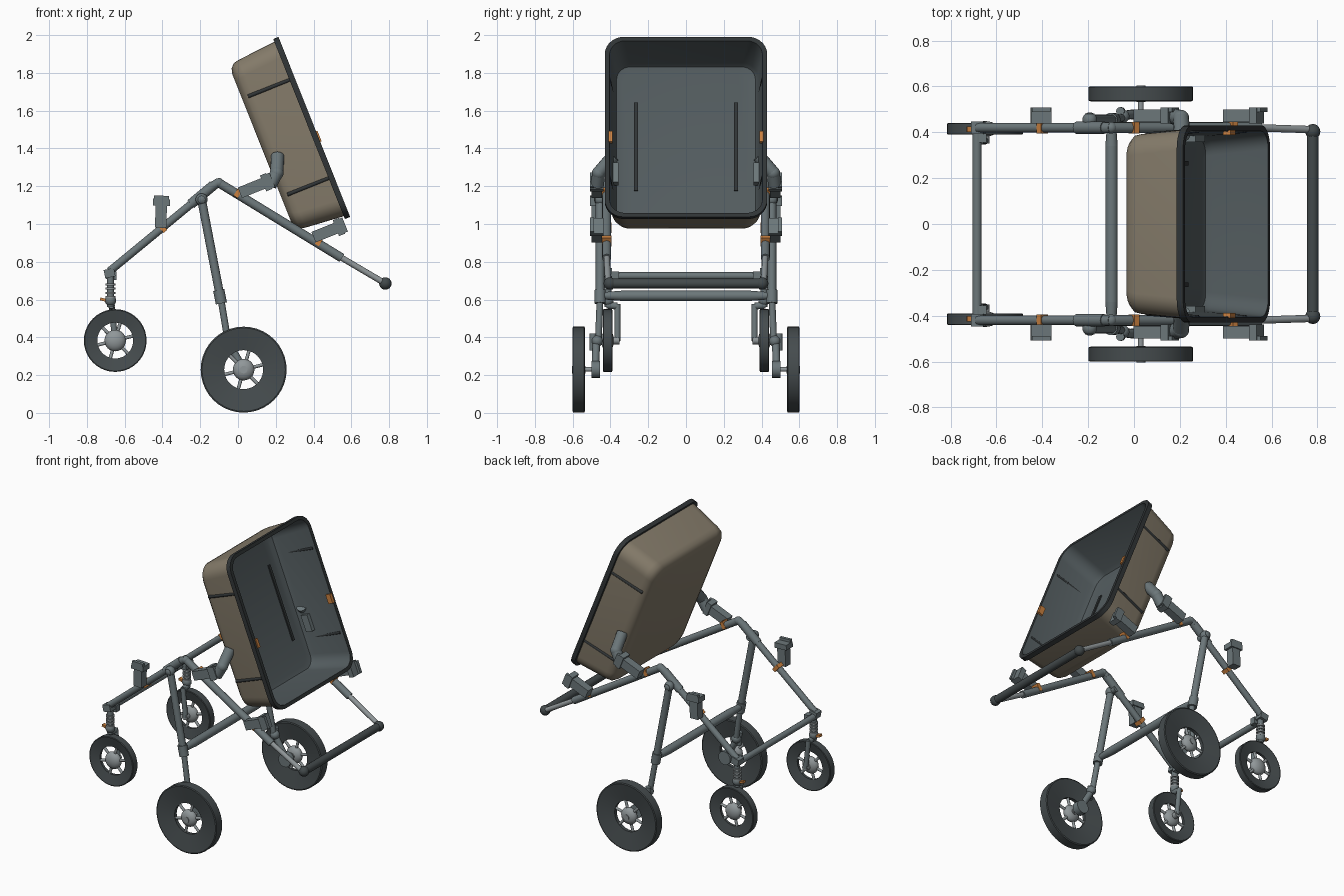
import bpy, bmesh
from math import sin, cos, pi, radians
from mathutils import Vector, Matrix

cube = bpy.data.objects.get("Cube")
if cube:
    bpy.data.objects.remove(cube)


def material(name, r, g, b):
    m = bpy.data.materials.new(name)
    m.use_nodes = True
    m.diffuse_color = (r, g, b, 1)
    m.node_tree.nodes["Principled BSDF"].inputs["Base Color"].default_value = (r, g, b, 1)
    return m


METAL = material("frame grey", 0.15, 0.185, 0.195)
STEEL = material("light steel", 0.28, 0.31, 0.32)
TAUPE = material("tub taupe", 0.235, 0.2, 0.145)
SLATE = material("tub lining slate", 0.085, 0.105, 0.112)
DARK = material("dark trim", 0.03, 0.035, 0.037)
TYRE = material("tyre grey", 0.06, 0.072, 0.076)
GRIP = material("grip grey", 0.055, 0.067, 0.07)
ORANGE = material("latch orange", 0.6, 0.22, 0.05)


def finish(name, bm, mats, matrix=Matrix()):
    bmesh.ops.recalc_face_normals(bm, faces=bm.faces)
    mesh = bpy.data.meshes.new(name)
    bm.to_mesh(mesh)
    bm.free()
    for m in mats:
        mesh.materials.append(m)
    mesh.shade_smooth()
    mesh.set_sharp_from_angle(angle=radians(35))
    ob = bpy.data.objects.new(name, mesh)
    ob.matrix_world = matrix
    bpy.context.collection.objects.link(ob)
    return ob


def rod(name, a, b, r, mat, r2=None, base=Matrix()):
    a, b = Vector(a), Vector(b)
    bm = bmesh.new()
    bmesh.ops.create_cone(bm, cap_ends=True, segments=16, radius1=r,
                          radius2=r if r2 is None else r2, depth=(b - a).length)
    turn = (b - a).to_track_quat("Z", "Y").to_matrix().to_4x4()
    return finish(name, bm, [mat], base @ Matrix.Translation((a + b) / 2) @ turn)


def ball(name, c, r, mat, squash=1):
    bm = bmesh.new()
    bmesh.ops.create_uvsphere(bm, u_segments=20, v_segments=12, radius=r)
    bmesh.ops.scale(bm, vec=(1, squash, 1), verts=bm.verts)
    return finish(name, bm, [mat], Matrix.Translation(c))


def block(name, c, size, mat, tilt=0, base=Matrix()):
    bm = bmesh.new()
    bmesh.ops.create_cube(bm, size=1)
    bmesh.ops.scale(bm, vec=size, verts=bm.verts)
    return finish(name, bm, [mat], base @ Matrix.Translation(c) @ Matrix.Rotation(tilt, 4, "Y"))


def loft(name, loops, slots, mats, matrix, cyclic=False):
    """Skin a stack of equal rings; slots gives the material of each band."""
    bm = bmesh.new()
    rings = [[bm.verts.new(p) for p in loop] for loop in loops]
    if cyclic:
        rings.append(rings[0])
    else:
        bm.faces.new(rings[0]).material_index = slots[0]
        bm.faces.new(rings[-1]).material_index = slots[-1]
    for a, b, slot in zip(rings, rings[1:], slots):
        for i in range(len(a)):
            j = (i + 1) % len(a)
            bm.faces.new((a[i], a[j], b[j], b[i])).material_index = slot
    return finish(name, bm, mats, matrix)


def rounded_rect(hx, hy, z, r):
    pts = []
    for k, (sx, sy) in enumerate(((1, 1), (-1, 1), (-1, -1), (1, -1))):
        for i in range(8):
            t = pi / 2 * (k + i / 7)
            pts.append((sx * (hx - r) + r * cos(t), sy * (hy - r) + r * sin(t), z))
    return pts


# Tub: local x runs down its length, local z points out of the opening
TUB = Matrix(((0.37, 0, 0.929, 0.404), (0, 1, 0, 0),
              (-0.929, 0, 0.37, 1.514), (0, 0, 0, 1)))
sections = [(0.42, 0.335, -0.30, 0.06), (0.45, 0.365, -0.292, 0.08), (0.472, 0.387, -0.27, 0.09),
            (0.478, 0.393, -0.24, 0.09), (0.497, 0.412, -0.03, 0.09), (0.513, 0.43, -0.03, 0.1),
            (0.513, 0.43, 0, 0.1), (0.49, 0.405, 0, 0.08), (0.465, 0.38, -0.25, 0.08),
            (0.452, 0.367, -0.278, 0.07), (0.42, 0.335, -0.287, 0.06)]
loft("tub", [rounded_rect(*s) for s in sections],
     [0, 0, 0, 0, 1, 1, 1, 2, 2, 2], [TAUPE, DARK, SLATE], TUB)
for side in (-1, 1):
    block("tub_floor_strip", (0, side * 0.265, -0.285), (0.5, 0.02, 0.012), DARK, base=TUB)
    block("tub_latch", (0.055, side * 0.4, -0.01), (0.06, 0.022, 0.035), ORANGE, base=TUB)
    block("tub_hinge_block", (0.18, side * 0.373, -0.22), (0.11, 0.03, 0.05), METAL, base=TUB)
    for x in (-0.28, 0.28):
        rod("tub_side_rib", (x, side * 0.408, -0.02), (x, side * 0.39, -0.265), 0.01, DARK, base=TUB)


def wheel(prefix, x, y, z, radius, width, hole):
    # Dished tyre with an open centre, spokes and a rounded hub
    w = width / 2
    rim = [(hole, w * 0.35), (radius * 0.97, w), (radius, w * 0.9),
           (radius, -w * 0.9), (radius * 0.97, -w), (hole, -w * 0.35)]
    loops = [[(r * cos(2 * pi * i / 40), d, r * sin(2 * pi * i / 40)) for i in range(40)]
             for r, d in rim]
    loft(prefix + "_tyre", loops, [0] * 6, [TYRE], Matrix.Translation((x, y, z)), True)
    ball(prefix + "_hub", (x, y, z), 0.057, STEEL, 0.6)
    rod(prefix + "_hub_cap", (x, y - w * 1.1, z), (x, y + w * 1.1, z), 0.02, STEEL)
    for i in range(6):
        t = pi / 3 * i + 0.25
        v = Vector((cos(t), 0, sin(t)))
        c = Vector((x, y, z))
        rod(prefix + "_spoke", c + v * 0.045, c + v * (hole + 0.01), 0.009, STEEL)


def bracket(base, y, angle, length):
    # Clamp arm with a wider end plate; angle is measured up from +x
    d = Vector((cos(angle), 0, sin(angle)))
    p = Vector((base[0], y, base[1]))
    block("bracket_arm", p + d * length / 2, (length, 0.055, 0.06), METAL, -angle)
    block("bracket_plate", p + d * length, (0.035, 0.07, 0.09), METAL, -angle)
    side = 1 if y > 0 else -1
    block("bracket_lip", p + d * (length + 0.02) + Vector((0, side * 0.025, 0)),
          (0.03, 0.02, 0.08), METAL, -angle)


for s in (-1, 1):
    y = s * 0.42

    # Front side tube, apex hinge and rear side tube
    rod("front_tube", (-0.68, y, 0.75), (-0.2, y, 1.145), 0.021, METAL)
    rod("front_tube_sleeve", (-0.25, y, 1.105), (-0.13, y, 1.205), 0.027, METAL)
    rod("hinge_link", (-0.15, y, 1.19), (-0.1, y, 1.222), 0.024, METAL)
    ball("apex_hinge", (-0.1, y, 1.217), 0.026, METAL)
    rod("handle_tube", (-0.1, y, 1.217), (0.55, y, 0.82), 0.024, METAL)
    rod("handle_extension", (0.53, y, 0.832), (0.78, y * 0.98, 0.685), 0.016, STEEL)
    ball("handle_end", (0.78, y * 0.96, 0.685), 0.033, GRIP)

    # Clamp brackets with orange latches
    bracket((-0.41, 0.98), s * 0.473, radians(88), 0.135)
    bracket((0.01, 1.165), s * 0.473, radians(22), 0.15)
    bracket((0.40, 0.93), s * 0.473, radians(22), 0.145)
    for x, z in ((-0.4, 0.98), (0.0, 1.165), (0.43, 0.91)):
        block("frame_latch", (x, y, z), (0.025, 0.05, 0.05), ORANGE, radians(30 if x > -0.2 else -40))

    # Bent arm joining the frame to the tub
    arm = [(0.17, s * 0.47, 1.205), (0.205, s * 0.462, 1.27), (0.21, s * 0.385, 1.36)]
    rod("tub_arm_lower", arm[0], arm[1], 0.035, METAL)
    ball("tub_arm_elbow", arm[1], 0.036, METAL)
    rod("tub_arm_upper", arm[1], arm[2], 0.035, METAL)

    # Rear leg with collar, hinge and sprung axle
    ball("leg_hinge", (-0.193, s * 0.455, 1.13), 0.032, METAL)
    rod("leg_hinge_pin", (-0.193, s * 0.4, 1.13), (-0.193, s * 0.482, 1.13), 0.02, METAL)
    rod("rear_leg", (-0.193, s * 0.455, 1.13), (-0.095, s * 0.455, 0.62), 0.023, METAL)
    rod("rear_leg_collar", (-0.102, s * 0.455, 0.65), (-0.088, s * 0.455, 0.58), 0.03, METAL)
    rod("rear_leg_lower", (-0.09, s * 0.455, 0.6), (-0.05, s * 0.465, 0.36), 0.018, METAL)
    ball("suspension_joint", (-0.05, s * 0.47, 0.38), 0.03, METAL)
    rod("suspension_post", (-0.06, s * 0.492, 0.42), (-0.055, s * 0.492, 0.33), 0.018, METAL)
    rod("trailing_arm", (-0.05, s * 0.475, 0.37), (0.03, s * 0.48, 0.23), 0.02, METAL)
    rod("axle_knuckle", (0.03, s * 0.455, 0.23), (0.03, s * 0.5, 0.23), 0.045, METAL)
    rod("rear_axle", (0.03, s * 0.48, 0.23), (0.03, s * 0.57, 0.23), 0.012, STEEL)
    wheel("rear_wheel", 0.03, s * 0.568, 0.229, 0.2275, 0.065, 0.103)

    # Front swivel caster
    block("caster_joint", (-0.68, y, 0.74), (0.055, 0.055, 0.045), METAL, radians(-12))
    rod("caster_stem", (-0.675, s * 0.413, 0.74), (-0.675, s * 0.413, 0.56), 0.019, METAL)
    for k in range(4):
        z = 0.685 - k * 0.022
        rod("caster_spring_ring", (-0.675, s * 0.413, z), (-0.675, s * 0.413, z - 0.011), 0.027, STEEL)
    ball("caster_swivel", (-0.675, s * 0.413, 0.595), 0.03, METAL)
    block("caster_latch", (-0.715, s * 0.413, 0.6), (0.03, 0.025, 0.015), ORANGE, radians(15))
    rod("fork_bridge", (-0.67, s * 0.42, 0.57), (-0.67, s * 0.363, 0.565), 0.018, METAL)
    rod("fork_arm", (-0.67, s * 0.363, 0.575), (-0.65, s * 0.363, 0.38), 0.016, METAL)
    rod("front_axle", (-0.65, s * 0.352, 0.383), (-0.65, s * 0.43, 0.383), 0.02, STEEL)
    wheel("front_wheel", -0.65, s * 0.415, 0.383, 0.166, 0.05, 0.095)

    # Tapered ends of the rear cross bar
    rod("rear_bar_end", (-0.098, s * 0.34, 0.62), (-0.098, s * 0.455, 0.62), 0.027, METAL, 0.018)
    block("front_bar_clamp", (-0.66, s * 0.375, 0.725), (0.035, 0.04, 0.045), METAL)

# Cross members
rod("rear_cross_bar", (-0.098, -0.34, 0.62), (-0.098, 0.34, 0.62), 0.027, METAL)
rod("front_cross_bar", (-0.685, -0.42, 0.725), (-0.685, 0.42, 0.725), 0.02, METAL)
rod("push_handle", (0.78, -0.405, 0.685), (0.78, 0.405, 0.685), 0.026, GRIP)
